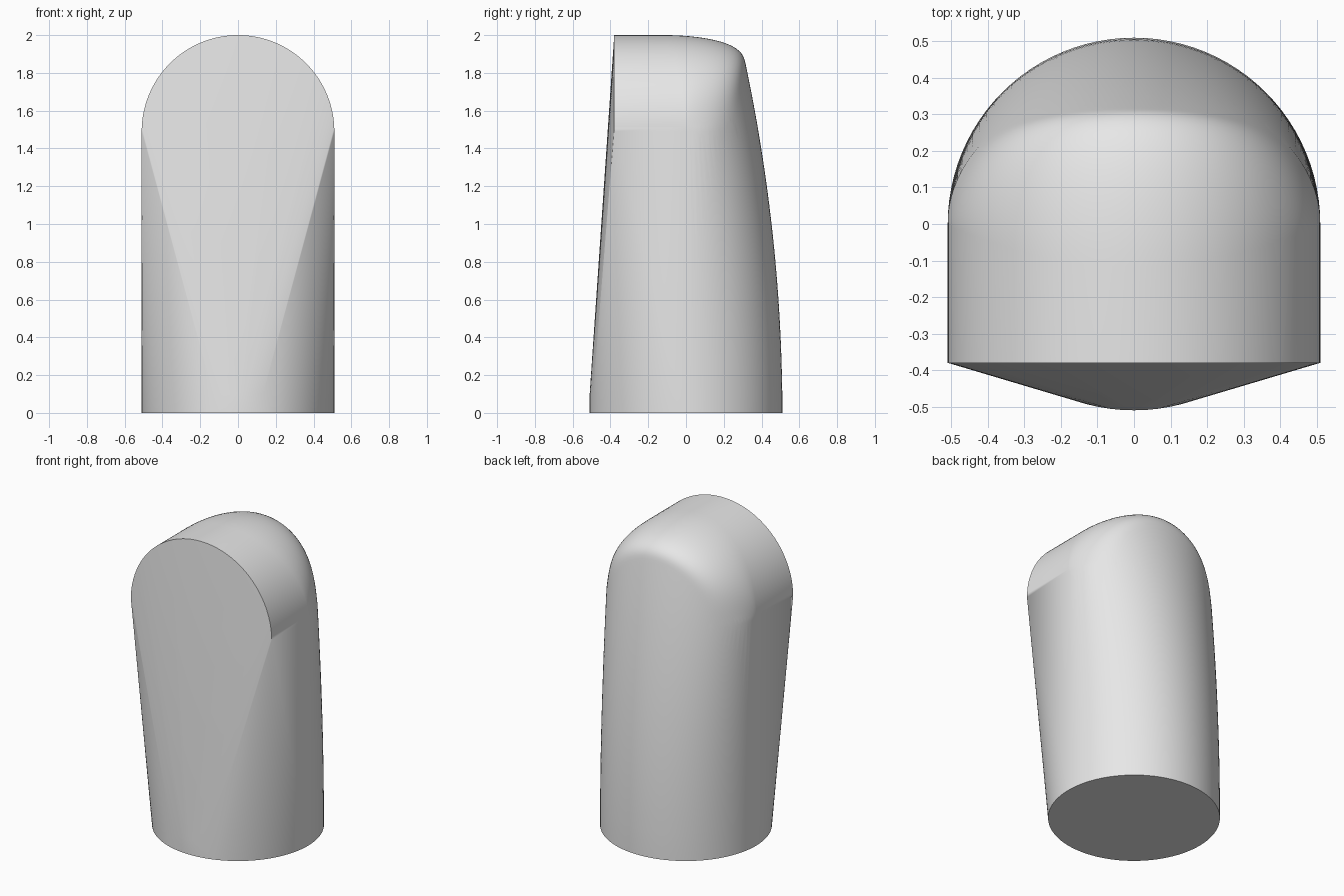
import bpy, bmesh
from math import sin, cos, pi, sqrt, radians

cube = bpy.data.objects.get("Cube")
if cube:
    bpy.data.objects.remove(cube, do_unlink=True)

R = 0.51          # base and arch radius
SPRING = 1.49     # height where the arch starts
FRONT = -0.38     # depth of the arched front edge


def back_depth(z):
    # the back wall leans gently forward as it rises
    return R - 0.057 * z * z


def back_wall(x, z):
    return back_depth(z) * sqrt(max(0, 1 - (x / R) ** 2))


points = []

# round foot
for z in (0, 0.1):
    points += [(R * cos(2 * pi * i / 96), R * sin(2 * pi * i / 96), z) for i in range(96)]

# tapered back of the body
for j in range(1, 25):
    z = SPRING * j / 24
    points += [(R * cos(pi * i / 48), back_depth(z) * sin(pi * i / 48), z) for i in range(49)]

# arched front edge and the rounded top of the back
for i in range(65):
    t = pi * i / 64
    c, s = cos(t), sin(t)
    points.append((R * c, FRONT, SPRING + R * s))
    for j in range(1, 31):
        f = sin(pi / 2 * j / 30)
        x, z = f * R * c, SPRING + f * R * s
        u = max(0, (f - 0.7) / 0.3)
        drop = 0.4 * s * (1 - sqrt(max(0, 1 - u ** 3)))
        points.append((x, max(FRONT, back_wall(x, z) - drop), z))

# wrap the outline in one convex skin
bm = bmesh.new()
for p in points:
    bm.verts.new(p)
bmesh.ops.remove_doubles(bm, verts=bm.verts[:], dist=0.0005)
bmesh.ops.convex_hull(bm, input=bm.verts[:])
bmesh.ops.delete(bm, geom=[v for v in bm.verts if not v.link_faces], context='VERTS')

# single flat underside
under = [f for f in bm.faces if all(v.co.z < 0.001 for v in f.verts)]
bmesh.ops.dissolve_faces(bm, faces=under)
bmesh.ops.recalc_face_normals(bm, faces=bm.faces[:])

mesh = bpy.data.meshes.new("arched_body")
bm.to_mesh(mesh)
bm.free()
body = bpy.data.objects.new("arched_body", mesh)
bpy.context.collection.objects.link(body)

# plain grey finish
grey = bpy.data.materials.new("light_grey")
grey.use_nodes = True
colour = (0.8, 0.8, 0.8, 1)
grey.diffuse_color = colour
grey.node_tree.nodes["Principled BSDF"].inputs["Base Color"].default_value = colour
mesh.materials.append(grey)

bpy.ops.object.select_all(action='DESELECT')
body.select_set(True)
bpy.context.view_layer.objects.active = body
bpy.ops.object.shade_smooth_by_angle(angle=radians(30))
